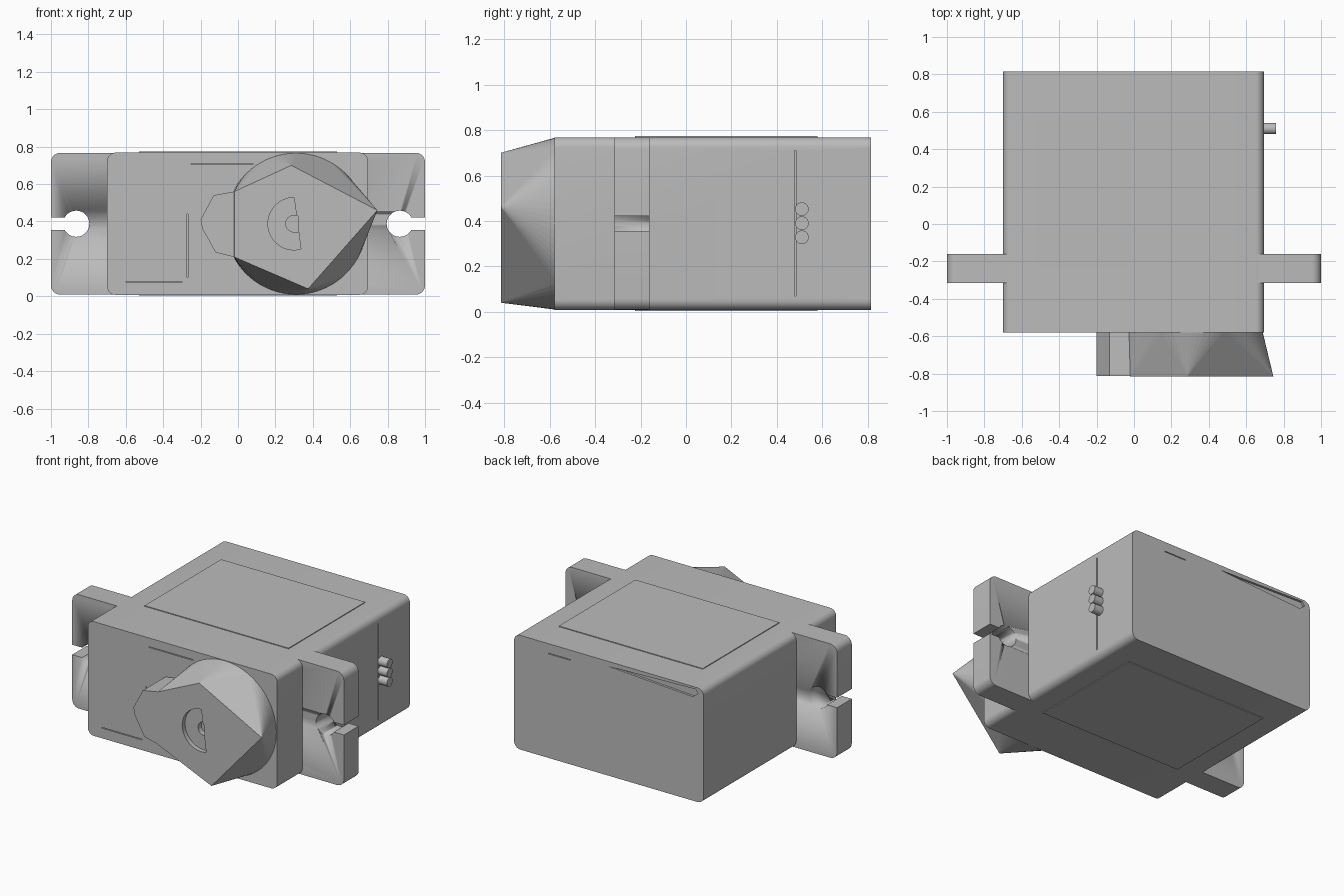
import bpy, bmesh, math
from mathutils import Vector

cube = bpy.data.objects.get("Cube")
if cube:
    bpy.data.objects.remove(cube, do_unlink=True)

grey = bpy.data.materials.new("plain grey")
grey.use_nodes = True
colour = (0.5, 0.5, 0.5, 1)
grey.diffuse_color = colour
grey.node_tree.nodes["Principled BSDF"].inputs["Base Color"].default_value = colour


def finish(name, bm, smooth=False):
    bmesh.ops.recalc_face_normals(bm, faces=bm.faces)
    mesh = bpy.data.meshes.new(name)
    bm.to_mesh(mesh)
    bm.free()
    mesh.materials.append(grey)
    ob = bpy.data.objects.new(name, mesh)
    bpy.context.collection.objects.link(ob)
    if smooth:
        bpy.ops.object.select_all(action="DESELECT")
        ob.select_set(True)
        bpy.context.view_layer.objects.active = ob
        bpy.ops.object.shade_smooth_by_angle(angle=math.radians(35))
    return ob


def prism(name, outline, y0, y1, smooth=False):
    """Extrude an x-z outline from y0 to y1."""
    bm = bmesh.new()
    face = bm.faces.new([bm.verts.new((x, y0, z)) for x, z in outline])
    ext = bmesh.ops.extrude_face_region(bm, geom=[face])
    verts = [v for v in ext["geom"] if isinstance(v, bmesh.types.BMVert)]
    bmesh.ops.translate(bm, verts=verts, vec=(0, y1 - y0, 0))
    return finish(name, bm, smooth)


def arc(cx, cz, r, start, end, n):
    angles = [math.radians(start + (end - start) * i / n) for i in range(n + 1)]
    return [(cx + r * math.cos(a), cz + r * math.sin(a)) for a in angles]


def rounded(x0, x1, z0, z1, r):
    corners = [(x1 - r, z1 - r), (x0 + r, z1 - r), (x0 + r, z0 + r), (x1 - r, z0 + r)]
    return [p for i, (x, z) in enumerate(corners) for p in arc(x, z, r, 90 * i, 90 * i + 90, 8)]


def box(name, lo, hi):
    return prism(name, [(lo[0], lo[2]), (hi[0], lo[2]), (hi[0], hi[2]), (lo[0], hi[2])], lo[1], hi[1])


def cut(target, cutter):
    cutter.hide_render = True
    cutter.hide_viewport = True
    cutter.display_type = "WIRE"
    mod = target.modifiers.new("cut", "BOOLEAN")
    mod.operation = "DIFFERENCE"
    mod.solver = "EXACT"
    mod.object = cutter


# Case and mounting flange
case = prism("case", rounded(-0.7, 0.695, 0.008, 0.768, 0.045), -0.58, 0.815, True)
flange = prism("mounting_flange", rounded(-1, 1, 0.009, 0.767, 0.05), -0.315, -0.16, True)

# Keyhole slots in both ends of the flange
for side, label in ((1, "left"), (-1, "right")):
    hole = arc(0.865 * side, 0.388, 0.07, 0, 350, 35)
    cut(flange, prism(label + "_hole_cutter", hole, -0.4, -0.1, True))
    xs = sorted((0.9 * side, 1.05 * side))
    cut(flange, box(label + "_slot_cutter", (xs[0], -0.4, 0.355), (xs[1], -0.1, 0.421)))

# Thin label plates above and below
box("top_label", (-0.53, -0.225, 0.764), (0.53, 0.58, 0.773))
box("bottom_label", (-0.53, -0.225, 0.003), (0.53, 0.58, 0.012))

# Three cable stubs
for i in range(3):
    bm = bmesh.new()
    bmesh.ops.create_cone(bm, cap_ends=True, segments=20, radius1=0.03, radius2=0.03, depth=0.1)
    bmesh.ops.rotate(bm, verts=bm.verts, matrix=Vector((0, 0, 1)).rotation_difference(Vector((1, 0, 0))).to_matrix())
    bmesh.ops.translate(bm, verts=bm.verts, vec=(0.71, 0.51, 0.328 + 0.062 * i))
    finish("cable_%d" % (i + 1), bm, True)

# Faceted gear housing: round base drawn to a pointed front
bm = bmesh.new()
for x, z in arc(0.31, 0.388, 0.378, 0, 355, 71):
    bm.verts.new((x, -0.578, z))
for x, z in ((0.285, 0.7), (0.745, 0.46), (0.375, 0.04), (-0.02, 0.21), (-0.02, 0.56)):
    bm.verts.new((x, -0.815, z))
bmesh.ops.convex_hull(bm, input=bm.verts)
housing = finish("gear_housing", bm)

# Side lobe of the gear housing
lobe = [(0.05, 0.56), (-0.02, 0.56), (-0.13, 0.54), (-0.2, 0.41), (-0.19, 0.36),
        (-0.12, 0.235), (-0.02, 0.21), (0.05, 0.21)]
prism("gear_lobe", lobe, -0.814, -0.57)

# Half-round pocket and output shaft hole
cut(housing, prism("pocket_cutter", arc(0.3, 0.388, 0.14, 90, 285, 30), -0.85, -0.785, True))
cut(housing, prism("shaft_cutter", arc(0.3, 0.388, 0.045, 90, 270, 8) + [(0.325, 0.34), (0.32, 0.43)], -0.85, -0.75))

# Fine slits in the case
slits = [
    ((-0.273, -0.6, 0.1), (-0.267, -0.57, 0.44)),
    ((-0.6, -0.6, 0.075), (-0.3, -0.57, 0.08)),
    ((-0.25, -0.6, 0.705), (0.08, -0.57, 0.71)),
    ((0.28, 0.805, 0.7), (0.44, 0.85, 0.705)),
    ((0.685, 0.478, 0.07), (0.75, 0.485, 0.71)),
]
for i, (lo, hi) in enumerate(slits):
    cut(case, box("slit_cutter_%d" % (i + 1), lo, hi))

# Tapering gap along the upper rear edge
gap = [(0.0, 0.735), (-0.62, 0.7), (-0.66, 0.73), (-0.64, 0.755)]
cut(case, prism("rear_gap_cutter", gap, 0.8, 0.85))
